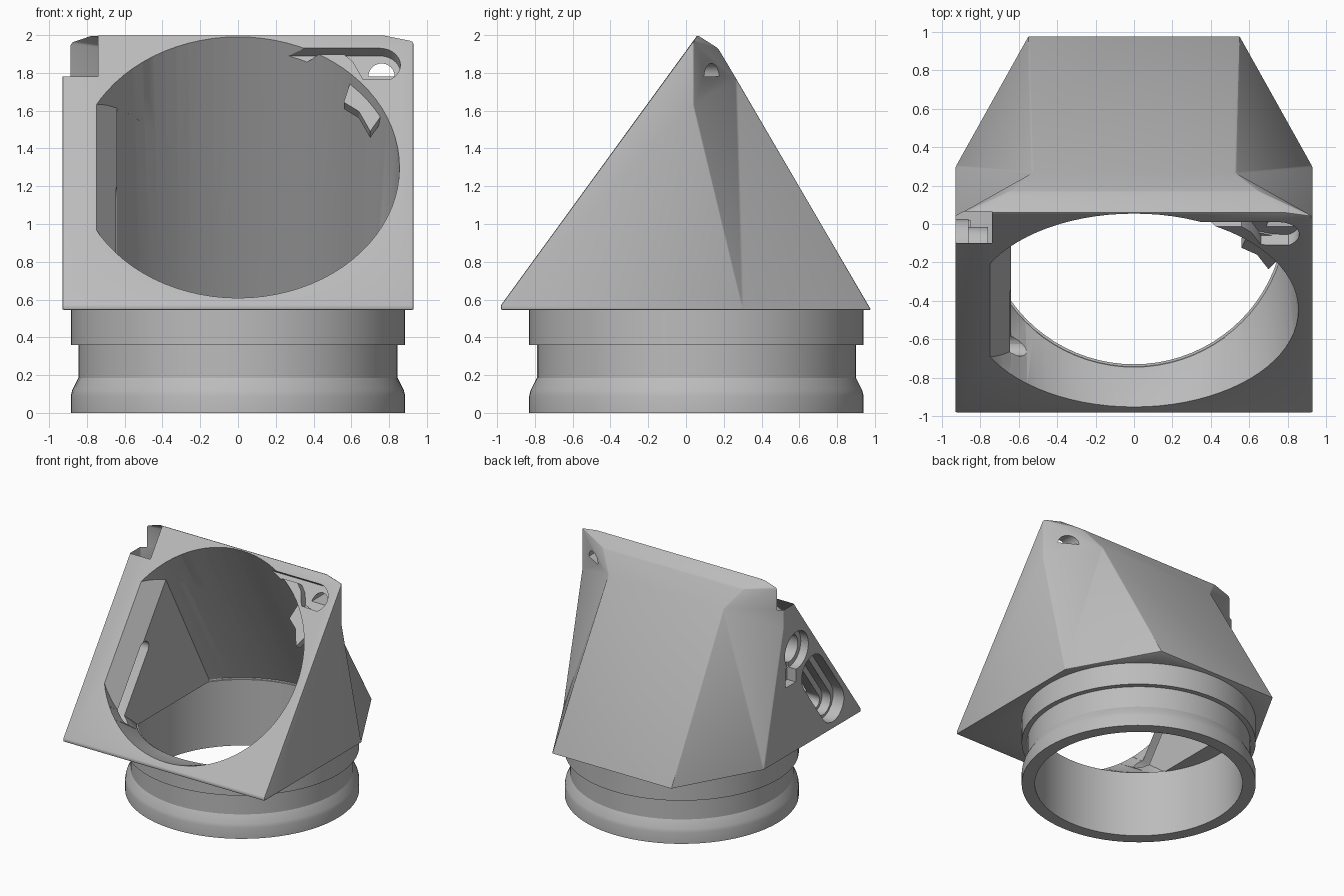
import bpy, bmesh
from math import sin, cos, pi, radians
from mathutils import Vector

if "Cube" in bpy.data.objects:
    bpy.data.objects.remove(bpy.data.objects["Cube"])

grey = bpy.data.materials.new("light grey plastic")
grey.use_nodes = True
grey.diffuse_color = (0.5, 0.5, 0.5, 1)
grey.node_tree.nodes["Principled BSDF"].inputs["Base Color"].default_value = (0.5, 0.5, 0.5, 1)

# Frame of the sloping front plate: centre, up-slope and outward directions
CENTRE = Vector((0, -0.449, 1.30))
UP = Vector((0, 0.588, 0.809))
OUT = Vector((0, -0.809, 0.588))
COLLAR_Y = 0.055
SEG = 80


def plate(x, t, d=0):
    return CENTRE + Vector((x, 0, 0)) + UP * t + OUT * d


def finish(name, bm):
    bmesh.ops.recalc_face_normals(bm, faces=bm.faces)
    me = bpy.data.meshes.new(name)
    bm.to_mesh(me)
    bm.free()
    me.materials.append(grey)
    ob = bpy.data.objects.new(name, me)
    bpy.context.collection.objects.link(ob)
    return ob


def apply(ob, mod):
    bpy.context.view_layer.objects.active = ob
    bpy.ops.object.modifier_apply(modifier=mod.name)


def cut(ob, cutter):
    mod = ob.modifiers.new("cut", "BOOLEAN")
    mod.operation, mod.solver, mod.object = "DIFFERENCE", "EXACT", cutter
    apply(ob, mod)
    bpy.data.objects.remove(cutter)


def prism(name, outline, offset):
    bm = bmesh.new()
    face = bm.faces.new([bm.verts.new(p) for p in outline])
    ext = bmesh.ops.extrude_face_region(bm, geom=[face], use_keep_orig=True)
    bmesh.ops.translate(bm, vec=offset, verts=[v for v in ext["geom"] if isinstance(v, bmesh.types.BMVert)])
    return finish(name, bm)


def arc(cx, cy, r, a0, a1, n=12):
    return [(cx + r * cos(radians(a0 + (a1 - a0) * i / n)),
             cy + r * sin(radians(a0 + (a1 - a0) * i / n))) for i in range(n + 1)]


def loft(rings, loop=False):
    bm = bmesh.new()
    rows = [[bm.verts.new(p) for p in ring] for ring in rings]
    n = len(rows[0])
    for a, b in list(zip(rows, rows[1:])) + ([(rows[-1], rows[0])] if loop else []):
        for i in range(n):
            bm.faces.new((a[i], a[(i + 1) % n], b[(i + 1) % n], b[i]))
    if not loop:
        bm.faces.new(rows[0])
        bm.faces.new(rows[-1])
    return bm


def ring(r, z):
    return [(r * cos(2 * pi * i / SEG), COLLAR_Y + r * sin(2 * pi * i / SEG), z) for i in range(SEG)]


def plate_ring(r, d):
    return [plate(r * cos(2 * pi * i / SEG), r * sin(2 * pi * i / SEG), d) for i in range(SEG)]


def duct_cutter(point, normal):
    # Passage from the sloping circle to the collar, flattened on one side
    bm = loft([plate_ring(0.86, 0.1), plate_ring(0.855, 0), ring(0.8, 0.56), ring(0.785, 0.5)])
    res = bmesh.ops.bisect_plane(bm, geom=bm.verts[:] + bm.edges[:] + bm.faces[:],
                                 plane_co=point, plane_no=normal, clear_inner=True)
    edges = [e for e in res["geom_cut"] if isinstance(e, bmesh.types.BMEdge)]
    bmesh.ops.holes_fill(bm, edges=edges)
    return finish("duct_cutter", bm)


# Housing shell: half described once, mirrored in x
half = {"a": (0.93, -0.98, 0.545), "b": (0.93, -0.98, 0.57), "c": (0.93, 0.3, 0.545),
        "d": (0.55, 0.98, 0.545), "e": (0.93, 0.04, 1.63), "f": (0.93, 0.04, 1.97),
        "g": (0.53, 0.265, 1.77), "h": (0.65, 0.17, 1.93), "i": (0.78, 0.06, 2.0)}
bm = bmesh.new()
verts = {}
for key, (x, y, z) in half.items():
    verts[key] = bm.verts.new((x, y, z))
    verts[key.upper()] = bm.verts.new((-x, y, z))
for side in ("abfec", "ecg", "feg", "fgh", "fhi", "cdg"):
    bm.faces.new([verts[k] for k in side])
    bm.faces.new([verts[k.upper()] for k in side])
for span in ("AacdDC", "AabB", "BbfiIF", "IihH", "HhgdDG"):
    bm.faces.new([verts[k] for k in span])
housing = finish("housing", bm)
bev = housing.modifiers.new("soft edges", "BEVEL")
bev.width, bev.segments, bev.angle_limit = 0.008, 2, radians(25)
apply(housing, bev)

# Main passage, with a chamfer leading on to the flat inner wall
cut(housing, duct_cutter((-0.64, 0, 0), (1, 0, 0)))
cut(housing, duct_cutter(plate(-0.75, 0), Vector((0.15, 0, 0)) + OUT * 0.11))

# Stepped upper corner
cut(housing, prism("corner_cutter", [(-1.1, -0.5, 1.78), (-0.74, -0.5, 1.78), (-0.74, -0.5, 2.2), (-1.1, -0.5, 2.2)],
                   (0, 0.565, 0)))

# Latch pocket in the other upper corner, with a hole out to the back
pocket = [(0.2, 0.74), (0.2, 0.78)] + arc(0.75, 0.67, 0.11, 90, -60) + [(0.66, 0.58), (0.61, 0.69), (0.56, 0.74)]
cut(housing, prism("pocket_cutter", [plate(x, t, 0.05) for x, t in pocket], OUT * -0.12))
cut(housing, prism("hole_cutter", [(x, -0.2, z) for x, z in arc(0.76, 1.78, 0.07, 0, 180)], (0, 0.6, 0)))

# Stepped slot through the thick side wall, parallel to the front plate
for width, length, depth in ((0.15, 0.22, 0.1), (0.1, 0.25, 0.18), (0.055, 0.27, 0.4)):
    outline = arc(length, 0, width, -90, 90, 8) + arc(-length, 0, width, 90, 270, 8)
    centre = Vector((-1, -0.475, 0.93))
    cut(housing, prism("slot_cutter", [centre + UP * u + OUT * v for u, v in outline], (0.07 + depth, 0, 0)))

# Round socket with an inner step and a small notch below
for r, depth in ((0.155, 0.07), (0.115, 0.17)):
    cut(housing, prism("socket_cutter", [(-1, y, z) for y, z in arc(-0.13, 1.38, r, 0, 348, 29)], (0.07 + depth, 0, 0)))
cut(housing, prism("notch_cutter", [(-1, -0.12, 1.12), (-1, 0.02, 1.12), (-1, 0.02, 1.28), (-1, -0.12, 1.28)],
                   (0.15, 0, 0)))

# Latch boss reaching into the passage
boss = [(0.56, 0.47), (0.64, 0.41), (0.70, 0.28), (0.78, 0.42), (0.72, 0.58), (0.6, 0.62)]
latch_boss = prism("latch_boss", [plate(x, t, -0.06) for x, t in boss], OUT * -0.06)

# Round collar with a hose groove
profile = [(0.785, 0), (0.885, 0), (0.885, 0.09), (0.878, 0.12), (0.845, 0.185), (0.845, 0.36),
           (0.885, 0.36), (0.885, 0.55), (0.785, 0.55)]
collar = finish("hose_collar", loft([ring(r, z) for r, z in profile], loop=True))

# Smooth the curved surfaces and keep the edges sharp
for ob in (housing, collar, latch_boss):
    bpy.ops.object.select_all(action="DESELECT")
    ob.select_set(True)
    bpy.context.view_layer.objects.active = ob
    bpy.ops.object.shade_smooth_by_angle(angle=radians(25))
